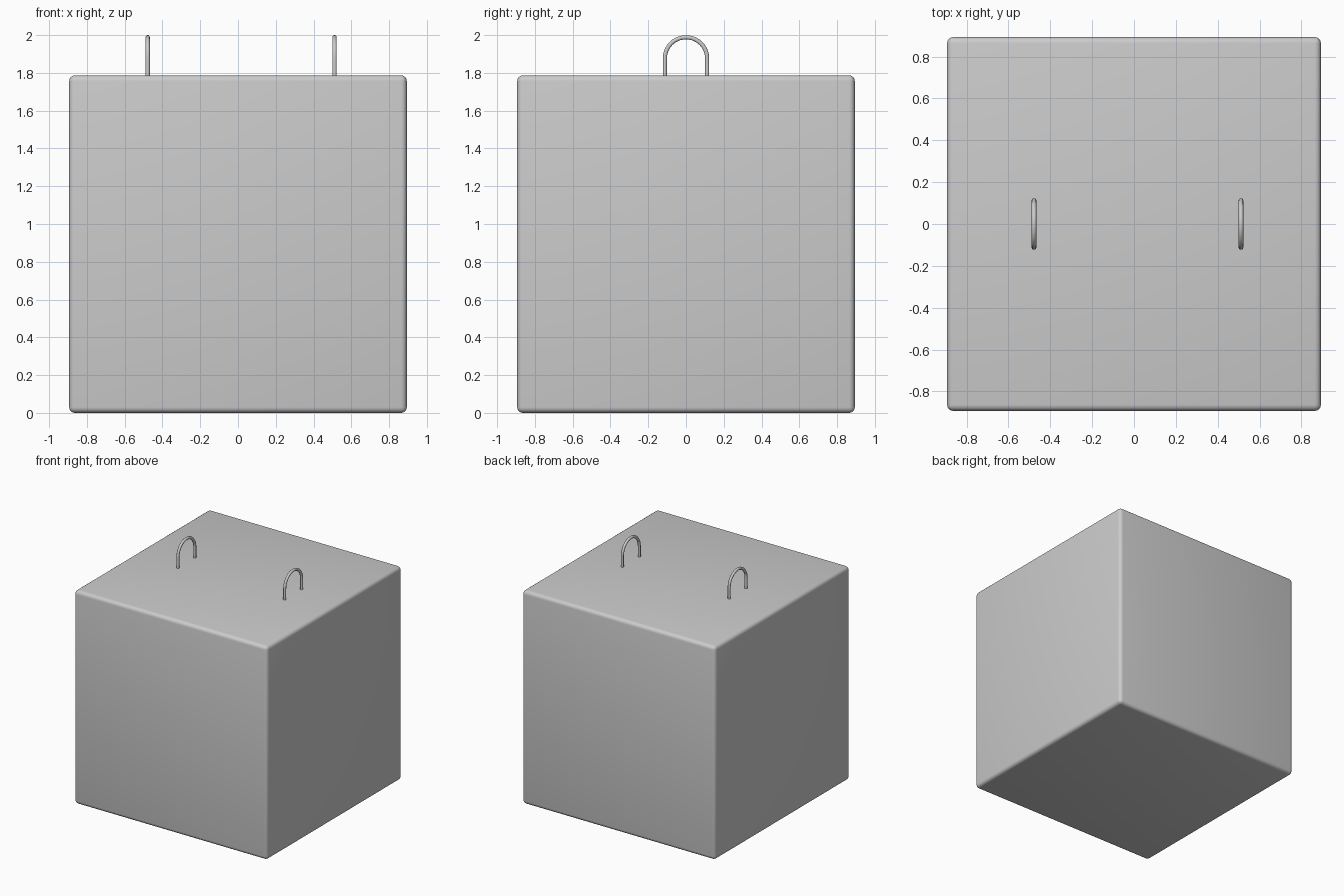
import bpy
import math

if "Cube" in bpy.data.objects:
    bpy.data.objects.remove(bpy.data.objects["Cube"])

SIDE = 1.787      # block edge length
EDGE = 0.03       # rounded edge radius
ROD = 0.0115      # lifting loop rod radius
BEND = 0.112      # loop bend radius along the rod centre


def smooth(obj):
    bpy.ops.object.select_all(action='DESELECT')
    obj.select_set(True)
    bpy.context.view_layer.objects.active = obj
    bpy.ops.object.shade_smooth_by_angle(angle=math.radians(40))


# Concrete block with rounded edges
bpy.ops.mesh.primitive_cube_add(size=SIDE, location=(0, 0, SIDE / 2))
block = bpy.context.object
block.name = "block"
bevel = block.modifiers.new("rounded_edges", 'BEVEL')
bevel.width = EDGE
bevel.segments = 4
bpy.ops.object.modifier_apply(modifier=bevel.name)
smooth(block)


# Lifting loop: bent rod with two legs sunk into the block
def lifting_loop(name, x):
    centre_z = 2.0 - ROD - BEND
    base_z = SIDE - 0.03
    steps = 20
    path = [(x, BEND, base_z)]
    for i in range(steps + 1):
        a = math.pi * i / steps
        path.append((x, BEND * math.cos(a), centre_z + BEND * math.sin(a)))
    path.append((x, -BEND, base_z))

    curve = bpy.data.curves.new(name, 'CURVE')
    curve.dimensions = '3D'
    curve.bevel_depth = ROD
    curve.bevel_resolution = 3
    curve.use_fill_caps = True
    spline = curve.splines.new('POLY')
    spline.points.add(len(path) - 1)
    for point, co in zip(spline.points, path):
        point.co = (*co, 1)

    loop = bpy.data.objects.new(name, curve)
    bpy.context.collection.objects.link(loop)
    bpy.ops.object.select_all(action='DESELECT')
    loop.select_set(True)
    bpy.context.view_layer.objects.active = loop
    bpy.ops.object.convert(target='MESH')
    smooth(bpy.context.object)


lifting_loop("left_lifting_loop", -0.478)
lifting_loop("right_lifting_loop", 0.511)
